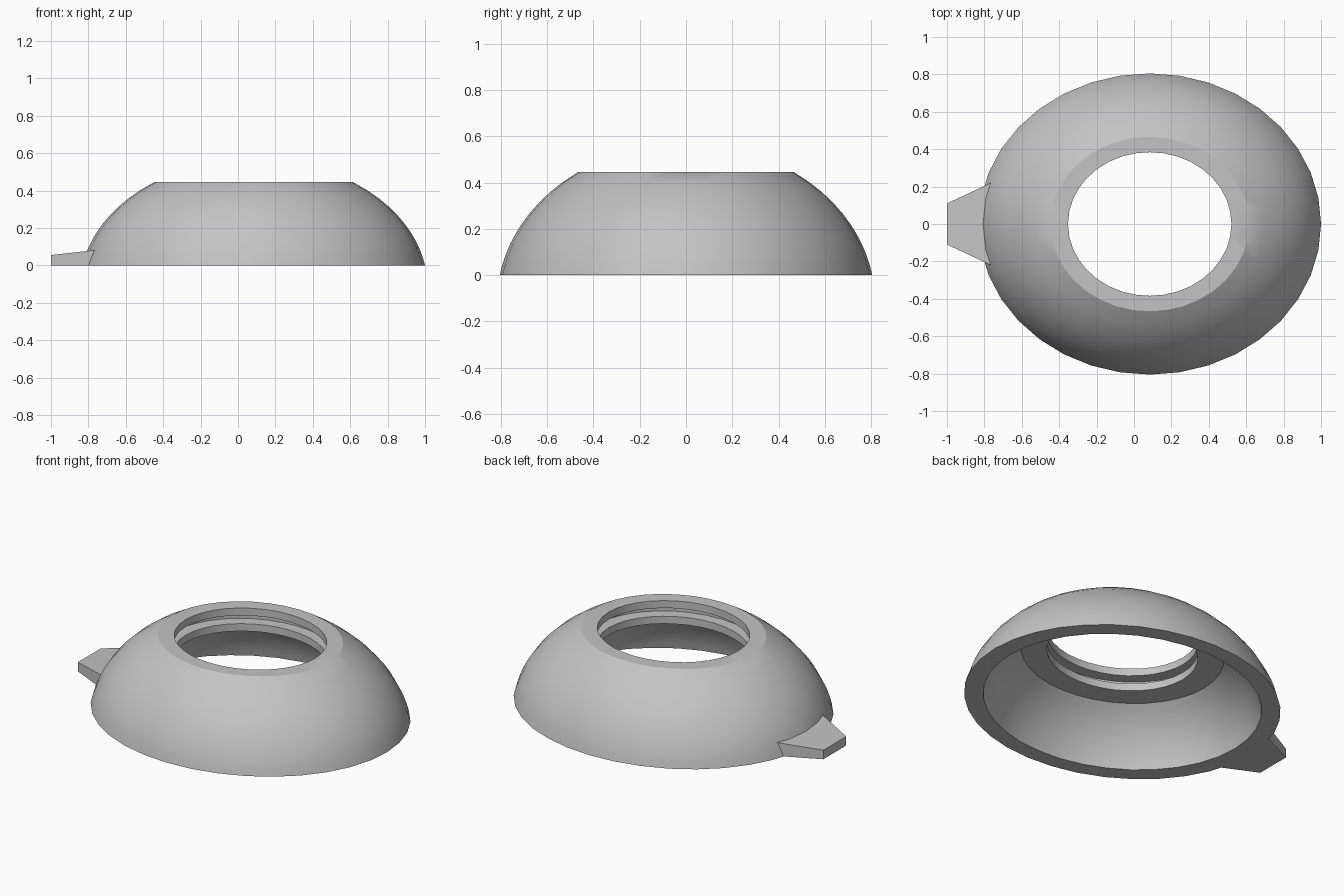
import bpy, bmesh, math

cube = bpy.data.objects.get("Cube")
if cube:
    bpy.data.objects.remove(cube, do_unlink=True)

grey = bpy.data.materials.new("plain grey")
grey.use_nodes = True
GREY = (0.55, 0.55, 0.55, 1)
grey.diffuse_color = GREY
grey.node_tree.nodes["Principled BSDF"].inputs["Base Color"].default_value = GREY

CENTRE_X, RX, RY = 0.084, 0.916, 0.805   # oval footprint
SIDES, STEPS = 36, 10
TOP, LEDGE = 0.445, 0.305


def make_object(name, bm):
    bmesh.ops.recalc_face_normals(bm, faces=bm.faces)
    mesh = bpy.data.meshes.new(name)
    bm.to_mesh(mesh)
    bm.free()
    mesh.materials.append(grey)
    obj = bpy.data.objects.new(name, mesh)
    bpy.context.collection.objects.link(obj)
    return obj


def dome_radius(base, z):
    """Relative radius of a dome that is `base` wide at the floor."""
    return math.sqrt(base ** 2 - ((z + 0.12) ** 2 - 0.12 ** 2) / 0.459)


def dome_curve(base, height):
    return [(dome_radius(base, height * i / STEPS), height * i / STEPS)
            for i in range(STEPS + 1)]


# Closed cross-section: outer dome, grooved hole, hollow underside
hole, groove = 0.477, 0.56
profile = dome_curve(1, TOP)
profile += [(hole, TOP), (hole, 0.4), (groove, 0.4),
            (groove, 0.35), (hole, 0.35), (hole, LEDGE)]
profile += reversed(dome_curve(0.88, LEDGE))

# Oval dome swept from the cross-section
bm = bmesh.new()
rings = []
for s in range(SIDES):
    a = math.tau * s / SIDES
    rings.append([bm.verts.new((CENTRE_X + RX * r * math.cos(a),
                                RY * r * math.sin(a), z)) for r, z in profile])
n = len(profile)
for s in range(SIDES):
    here, there = rings[s], rings[(s + 1) % SIDES]
    for i in range(n):
        j = (i + 1) % n
        bm.faces.new((here[i], there[i], there[j], here[j]))
dome = make_object("dome_shell", bm)
bpy.context.view_layer.objects.active = dome
dome.select_set(True)
bpy.ops.object.shade_smooth_by_angle(angle=math.radians(30))

# Tapered tab on the side, its root buried in the shell
bm = bmesh.new()
bmesh.ops.create_cube(bm, size=1)
for v in bm.verts:
    tip = v.co.x < 0
    side = 1 if v.co.y > 0 else -1
    v.co.y = side * (0.11 if tip else 0.227)
    v.co.z = 0 if v.co.z < 0 else (0.055 if tip else 0.083)
    v.co.x = -1 if tip else -0.75
make_object("side_tab", bm)
